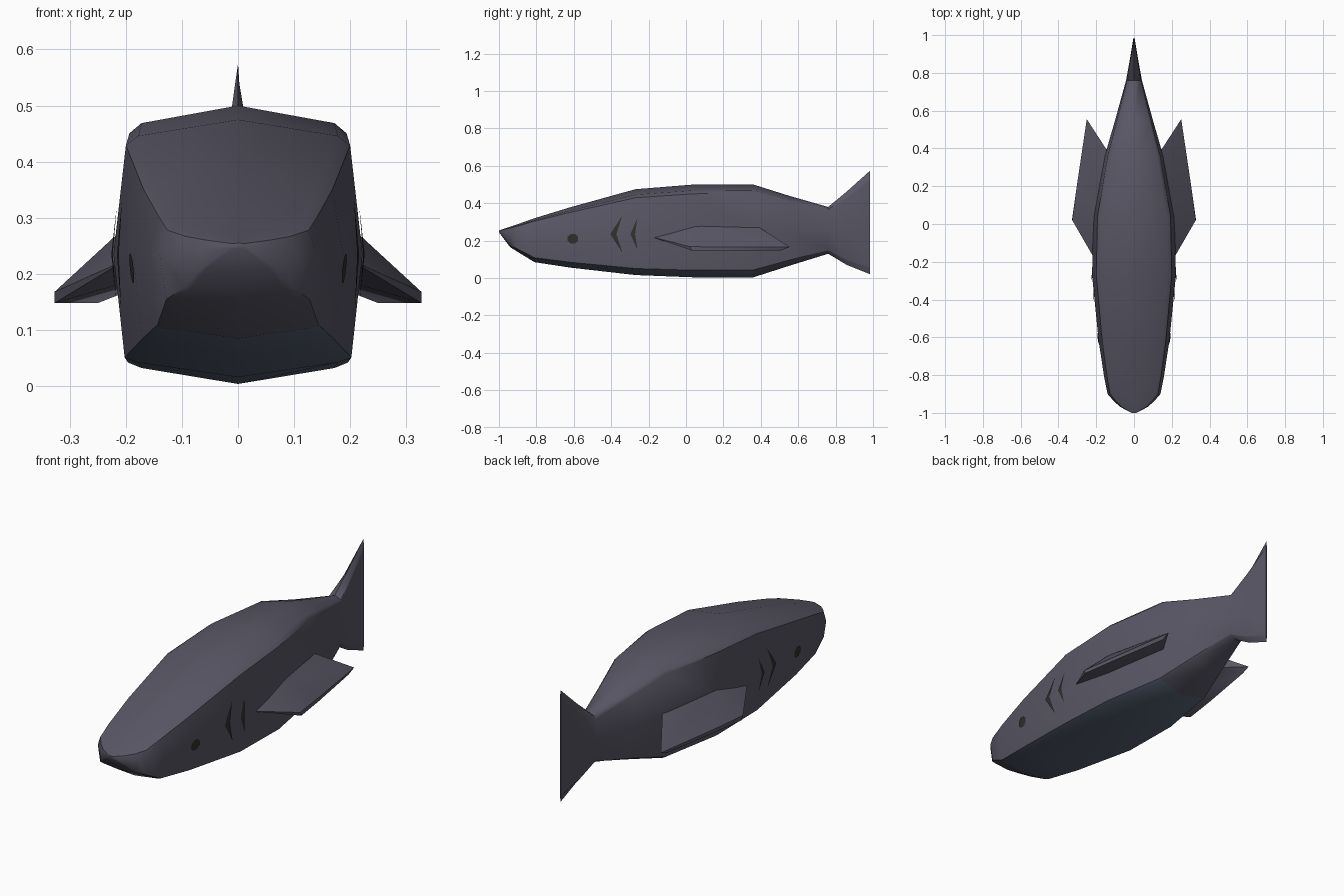
import bpy, bmesh, math
from mathutils import Vector
from mathutils.bvhtree import BVHTree

if "Cube" in bpy.data.objects:
    bpy.data.objects.remove(bpy.data.objects["Cube"])


def material(name, rgb):
    m = bpy.data.materials.new(name)
    m.diffuse_color = (*rgb, 1)
    m.use_nodes = True
    m.node_tree.nodes["Principled BSDF"].inputs["Base Color"].default_value = m.diffuse_color
    return m


SKIN = material("skin", (0.10, 0.095, 0.13))
BELLY = material("belly", (0.095, 0.12, 0.17))
DARK = material("dark", (0.03, 0.03, 0.028))


def finish(name, bm, mats, mirror=False, angle=40):
    bmesh.ops.recalc_face_normals(bm, faces=bm.faces)
    me = bpy.data.meshes.new(name)
    bm.to_mesh(me)
    bm.free()
    ob = bpy.data.objects.new(name, me)
    bpy.context.collection.objects.link(ob)
    for m in mats:
        me.materials.append(m)
    if mirror:
        ob.modifiers.new("mirror", 'MIRROR').use_mirror_merge = False
    bpy.ops.object.select_all(action='DESELECT')
    ob.select_set(True)
    bpy.context.view_layer.objects.active = ob
    bpy.ops.object.shade_smooth_by_angle(angle=math.radians(angle))
    return ob


# Body and tail: stations of y, half width, top z, widest z, bottom z
STATIONS = [
    (-1.00, 0.012, 0.255, 0.25, 0.245), (-0.97, 0.07, 0.265, 0.245, 0.205),
    (-0.94, 0.105, 0.275, 0.235, 0.165), (-0.90, 0.14, 0.288, 0.235, 0.14),
    (-0.81, 0.158, 0.32, 0.235, 0.085), (-0.62, 0.187, 0.378, 0.235, 0.056),
    (-0.27, 0.222, 0.475, 0.235, 0.016), (0.04, 0.215, 0.50, 0.24, 0.004),
    (0.36, 0.155, 0.50, 0.25, 0.004), (0.55, 0.10, 0.44, 0.255, 0.065),
    (0.76, 0.042, 0.38, 0.255, 0.13), (0.86, 0.024, 0.463, 0.26, 0.07),
    (0.985, 0.003, 0.575, 0.28, 0.02)]
# Half section: fraction of width, fraction of height above or below the widest line
HALF = [(0, 1), (0.80, 0.88), (0.90, 0.81), (1, 0), (0.91, -0.84), (0.80, -0.88), (0, -1)]
SECTION = HALF + [(-u, v) for u, v in HALF[-2:0:-1]]

bm = bmesh.new()
rings = []
for y, w, top, mid, bot in STATIONS:
    rings.append([bm.verts.new((u * w, y, mid + v * ((top - mid) if v > 0 else (mid - bot))))
                  for u, v in SECTION])
n = len(SECTION)
for i, (a, b) in enumerate(zip(rings, rings[1:])):
    for j in range(n):
        k = (j + 1) % n
        f = bm.faces.new((a[j], a[k], b[k], b[j]))
        if 4 <= i <= 7 and j in (4, 5, 6, 7):
            f.material_index = 1
bm.faces.new(rings[0])
bm.faces.new(rings[-1])
bmesh.ops.recalc_face_normals(bm, faces=bm.faces)
surface = BVHTree.FromBMesh(bm)
finish("body", bm, [SKIN, BELLY])

# Side fins: thick root narrowing to a thin swept outer edge
fin = bmesh.new()
for p in [(0.20, -0.20, 0.225), (0.20, 0.05, 0.285), (0.13, 0.37, 0.285),
          (0.20, 0.05, 0.185), (0.13, 0.37, 0.195),
          (0.327, 0.02, 0.168), (0.303, 0.20, 0.166), (0.25, 0.555, 0.166),
          (0.327, 0.03, 0.148), (0.303, 0.20, 0.148), (0.25, 0.51, 0.148)]:
    fin.verts.new(p)
bmesh.ops.convex_hull(fin, input=fin.verts)
finish("side_fins", fin, [SKIN], mirror=True)


# Markings: flat patches laid on the flank
def on_flank(bm, y, z):
    hit = surface.ray_cast(Vector((1, y, z)), Vector((-1, 0, 0)))[0]
    return bm.verts.new((hit.x + 0.004, y, z))


eye = bmesh.new()
centre = on_flank(eye, -0.605, 0.21)
rim = [on_flank(eye, -0.605 + 0.03 * math.cos(t * math.pi / 4 + 0.4),
                0.21 + 0.028 * math.sin(t * math.pi / 4 + 0.4)) for t in range(8)]
for i in range(8):
    eye.faces.new((centre, rim[i], rim[(i + 1) % 8]))
finish("eyes", eye, [DARK], mirror=True)

gills = bmesh.new()
for tip, inner, end, half in [(-0.405, -0.372, -0.34, 0.10), (-0.297, -0.272, -0.26, 0.085)]:
    a, b = on_flank(gills, tip, 0.235), on_flank(gills, inner, 0.235)
    gills.faces.new((a, b, on_flank(gills, end, 0.235 + half)))
    gills.faces.new((b, a, on_flank(gills, end, 0.235 - half)))
finish("gills", gills, [DARK], mirror=True)
